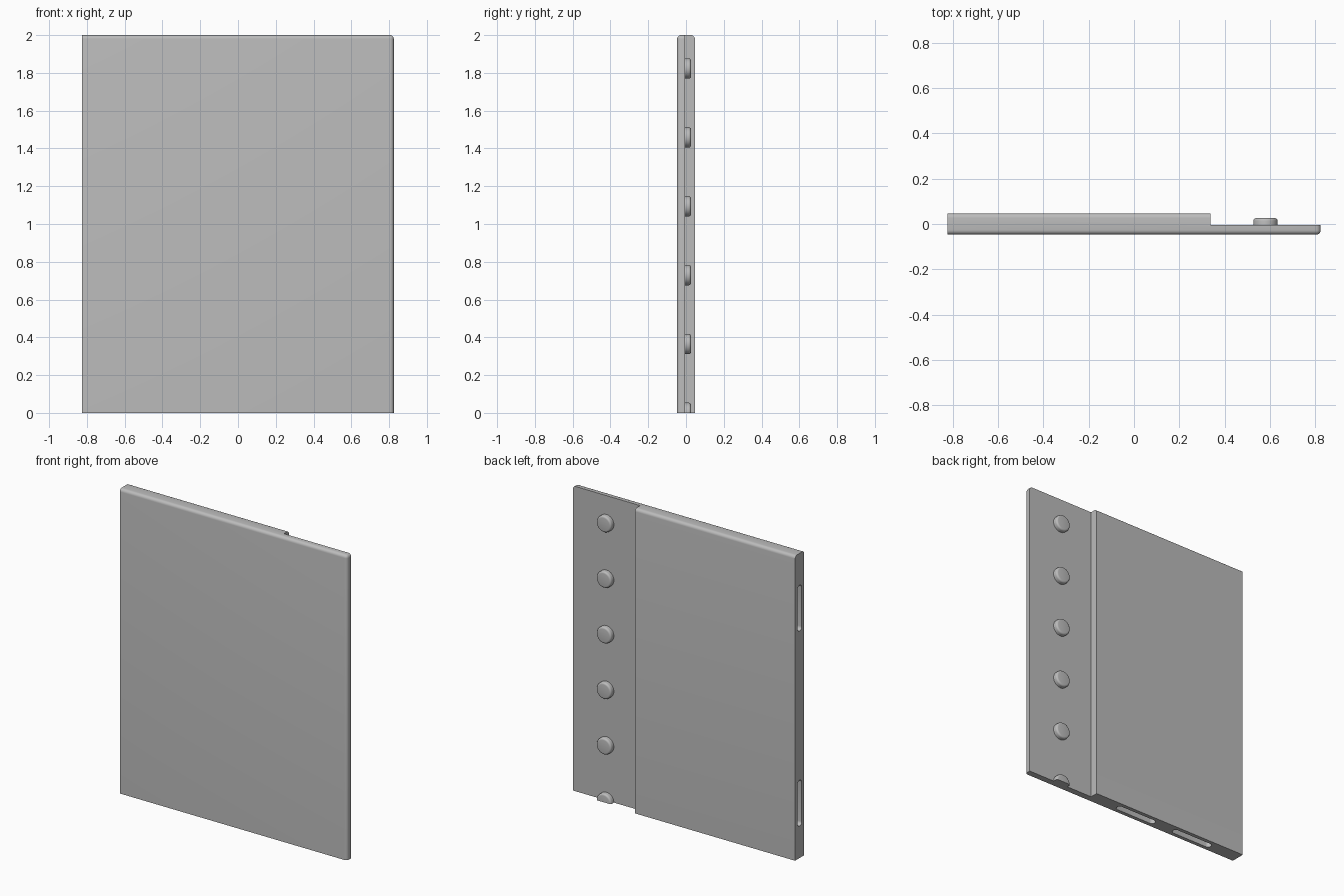
import bpy, bmesh, math
from mathutils import Matrix, Vector

if "Cube" in bpy.data.objects:
    bpy.data.objects.remove(bpy.data.objects["Cube"], do_unlink=True)

GREY = (0.5, 0.5, 0.5, 1)
HALF_W, HALF_D, HEIGHT = 0.825, 0.047, 2.0
STEP_X, LIP_Y = 0.337, -0.005
ROUND = 0.02

grey = bpy.data.materials.new("plain grey")
grey.use_nodes = True
grey.diffuse_color = GREY
grey.node_tree.nodes["Principled BSDF"].inputs["Base Color"].default_value = GREY


def add_object(name, bm):
    bmesh.ops.recalc_face_normals(bm, faces=bm.faces)
    mesh = bpy.data.meshes.new(name)
    bm.to_mesh(mesh)
    bm.free()
    mesh.materials.append(grey)
    obj = bpy.data.objects.new(name, mesh)
    bpy.context.collection.objects.link(obj)
    return obj


def activate(obj):
    bpy.ops.object.select_all(action="DESELECT")
    obj.select_set(True)
    bpy.context.view_layer.objects.active = obj


def smooth(obj):
    activate(obj)
    bpy.ops.object.shade_smooth_by_angle(angle=math.radians(35))


def round_edges(bm, test, radius, segments=5):
    edges = [e for e in bm.edges if test(*(v.co for v in e.verts))]
    bmesh.ops.bevel(bm, geom=edges, offset=radius, offset_type="OFFSET",
                    segments=segments, profile=0.5, affect="EDGES")


# Panel: stepped outline extruded upward, outer edges rounded
bm = bmesh.new()
outline = [(-HALF_W, -HALF_D), (HALF_W, -HALF_D), (HALF_W, LIP_Y),
           (STEP_X, LIP_Y), (STEP_X, HALF_D), (-HALF_W, HALF_D)]
base = bm.faces.new([bm.verts.new((x, y, 0)) for x, y in outline])
top = bmesh.ops.extrude_face_region(bm, geom=[base])["geom"]
bmesh.ops.translate(bm, vec=(0, 0, HEIGHT),
                    verts=[v for v in top if isinstance(v, bmesh.types.BMVert)])


def outer_edge(a, b):
    at_top = min(a.z, b.z) > HEIGHT - 0.001
    at_end = min(a.x, b.x) > HALF_W - 0.001
    at_front = max(a.y, b.y) < -HALF_D + 0.001
    at_back = min(a.y, b.y) > HALF_D - 0.001
    return (at_top and (at_front or at_back or at_end)) or (at_end and at_front)


round_edges(bm, outer_edge, ROUND)
panel = add_object("panel", bm)


# Rounded joining slots in the plain side and the underside
def cut_slot(center, size, axis):
    bm = bmesh.new()
    bmesh.ops.create_cube(bm, size=1, matrix=Matrix.Diagonal((*size, 1)))
    round_edges(bm, lambda a, b: abs((b - a)[axis]) > 0.01, size[1] * 0.49, 6)
    bmesh.ops.translate(bm, vec=center, verts=bm.verts)
    cutter = add_object("slot_cutter", bm)
    cutter.hide_render = True
    activate(panel)
    mod = panel.modifiers.new("slot", "BOOLEAN")
    mod.operation, mod.solver, mod.object = "DIFFERENCE", "EXACT", cutter
    bpy.ops.object.modifier_apply(modifier=mod.name)
    bpy.data.objects.remove(cutter, do_unlink=True)


DEPTH, LENGTH, WIDTH = 0.12, 0.3, 0.044
for z in (0.36, 1.64):
    cut_slot((-HALF_W, 0, z), (DEPTH, WIDTH, LENGTH), 0)
for x in (-0.015, -0.46):
    cut_slot((x, 0, 0), (LENGTH, WIDTH, DEPTH), 2)
smooth(panel)

# Row of round studs on the lip, the lowest one halved by the base
STUD_R, STUD_END = 0.054, 0.026
for i in range(6):
    bm = bmesh.new()
    length = STUD_END - LIP_Y + 0.004
    bmesh.ops.create_cone(bm, cap_ends=True, segments=32, radius1=STUD_R,
                          radius2=STUD_R, depth=length)
    round_edges(bm, lambda a, b: min(a.z, b.z) > 0, 0.012, 4)
    place = (Matrix.Translation((0.581, STUD_END - length / 2, i * 0.3646))
             @ Matrix.Rotation(-math.pi / 2, 4, "X"))
    bmesh.ops.transform(bm, matrix=place, verts=bm.verts)
    if i == 0:
        cut = bmesh.ops.bisect_plane(bm, geom=bm.verts[:] + bm.edges[:] + bm.faces[:],
                                     plane_co=Vector(), plane_no=(0, 0, 1), clear_inner=True)
        rim = [e for e in cut["geom_cut"] if isinstance(e, bmesh.types.BMEdge)]
        bmesh.ops.edgeloop_fill(bm, edges=rim)
    smooth(add_object(f"stud_{i + 1}", bm))
